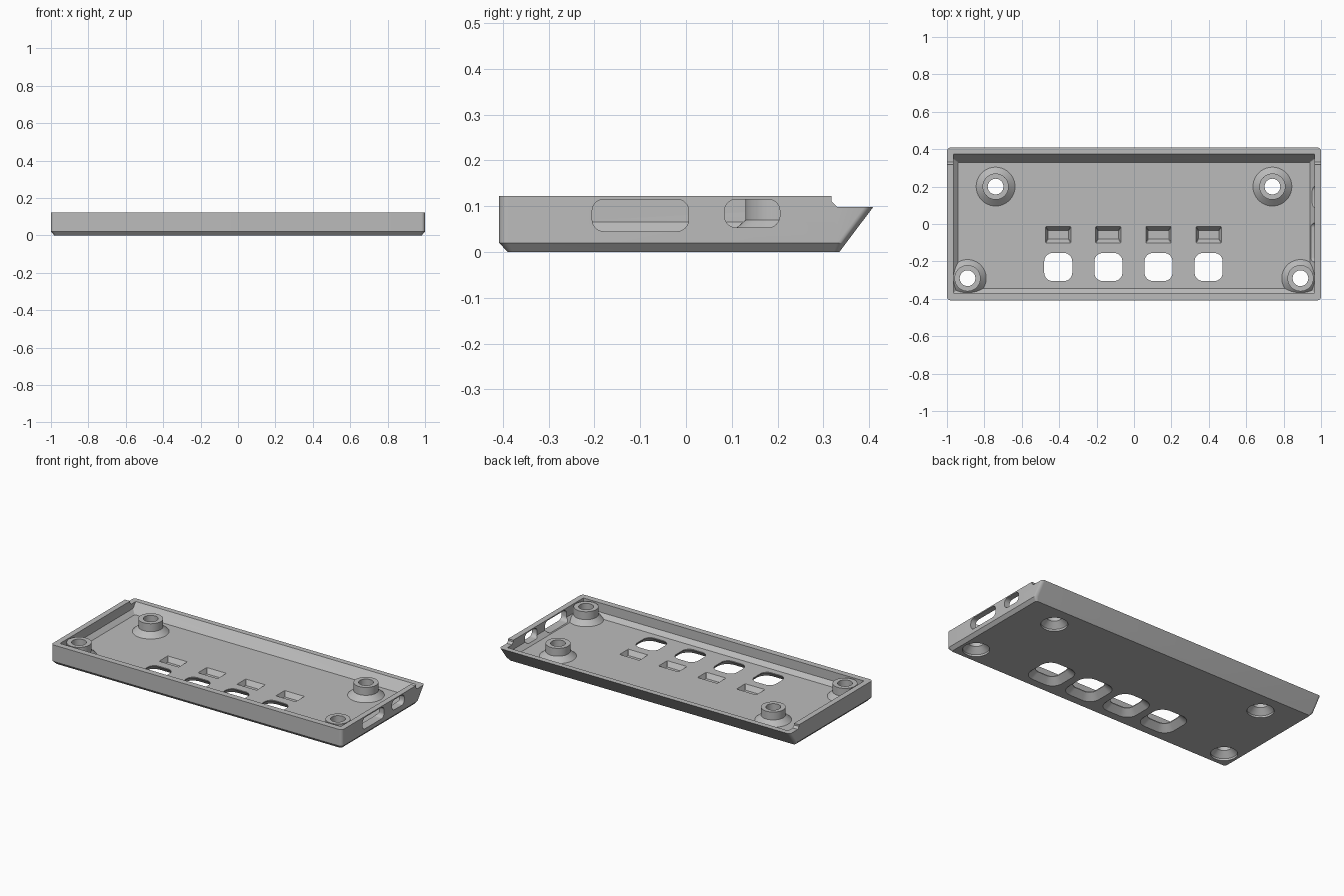
import bpy, bmesh, math

if "Cube" in bpy.data.objects:
    bpy.data.objects.remove(bpy.data.objects["Cube"])

grey = bpy.data.materials.new("grey plastic")
grey.diffuse_color = (0.5, 0.5, 0.5, 1)
grey.use_nodes = True
grey.node_tree.nodes["Principled BSDF"].inputs["Base Color"].default_value = grey.diffuse_color


def ring(x0, x1, y0, y1, r, seg=8):
    """Rounded rectangle outline, counter-clockwise."""
    pts = []
    corners = [(x1 - r, y1 - r), (x0 + r, y1 - r), (x0 + r, y0 + r), (x1 - r, y0 + r)]
    for i, (cx, cy) in enumerate(corners):
        for k in range(seg + 1):
            a = math.pi / 2 * (i + k / seg)
            pts.append((cx + r * math.cos(a), cy + r * math.sin(a)))
    return pts


def loft(name, levels, sideways=False):
    """Solid through (height, outline) levels; sideways runs along x."""
    bm = bmesh.new()
    rows = []
    for h, outline in levels:
        rows.append([bm.verts.new((h, u, v) if sideways else (u, v, h)) for u, v in outline])
    n = len(rows[0])
    for a, b in zip(rows, rows[1:]):
        for i in range(n):
            j = (i + 1) % n
            bm.faces.new((a[i], a[j], b[j], b[i]))
    bm.faces.new(rows[0][::-1])
    bm.faces.new(rows[-1])
    bmesh.ops.remove_doubles(bm, verts=bm.verts, dist=1e-5)
    bmesh.ops.recalc_face_normals(bm, faces=bm.faces)
    me = bpy.data.meshes.new(name)
    bm.to_mesh(me)
    bm.free()
    me.materials.append(grey)
    ob = bpy.data.objects.new(name, me)
    bpy.context.collection.objects.link(ob)
    return ob


def disc(x, y, r):
    return [(x + r * math.cos(i * math.tau / 40), y + r * math.sin(i * math.tau / 40))
            for i in range(40)]


def combine(target, tool, operation):
    mod = target.modifiers.new("combine", 'BOOLEAN')
    mod.operation, mod.object, mod.solver = operation, tool, 'EXACT'
    bpy.context.view_layer.objects.active = target
    bpy.ops.object.modifier_apply(modifier=mod.name)
    bpy.data.objects.remove(tool)


# Tray body with chamfered bottom and sloping rear wall
tray = loft("enclosure_tray", [
    (0, ring(-0.982, 0.982, -0.39, 0.335, 0.012)),
    (0.02, ring(-1, 1, -0.408, 0.35, 0.02)),
    (0.122, ring(-1, 1, -0.408, 0.427, 0.02))])

# Hollow interior with a chamfer around the floor
combine(tray, loft("cavity", [
    (0.04, ring(-0.94, 0.94, -0.345, 0.33, 0.004)),
    (0.065, ring(-0.965, 0.965, -0.37, 0.349, 0.004)),
    (0.14, ring(-0.965, 0.965, -0.37, 0.408, 0.004))]), 'DIFFERENCE')

# Lowered rim at the rear
notch = [(0.318, 0.14), (0.318, 0.111), (0.331, 0.098), (0.5, 0.098), (0.5, 0.14)]
combine(tray, loft("rim_notch", [(-1.1, notch), (1.1, notch)], True), 'DIFFERENCE')

# Screw posts on flared feet, with countersunk holes from below
posts = [(sx * x, y, foot) for x, y, foot in ((0.74, 0.2, 0.104), (0.89, -0.29, 0.1))
         for sx in (-1, 1)]
for x, y, foot in posts:
    combine(tray, loft("screw_post", [
        (0.03, disc(x, y, foot)), (0.04, disc(x, y, foot)),
        (0.07, disc(x, y, 0.07)), (0.119, disc(x, y, 0.07))]), 'UNION')
for x, y, foot in posts:
    combine(tray, loft("screw_hole", [
        (-0.01, disc(x, y, 0.075)), (0.012, disc(x, y, 0.075)),
        (0.045, disc(x, y, 0.042)), (0.15, disc(x, y, 0.042))]), 'DIFFERENCE')

# Four button openings flared below, and four blind light pockets
for i in range(4):
    x = -0.405 + i * 0.268
    y = -0.23
    combine(tray, loft("button_opening", [
        (h, ring(x - w, x + w, y - w, y + w, w * 0.6))
        for h, w in ((-0.005, 0.115), (0.035, 0.075), (0.06, 0.075))]), 'DIFFERENCE')
    combine(tray, loft("light_pocket", [
        (0.012, ring(x - 0.055, x + 0.055, -0.08, -0.035, 0.002, 1)),
        (0.045, ring(x - 0.07, x + 0.07, -0.104, -0.011, 0.002, 1))]), 'DIFFERENCE')

# Two connector slots through the right wall
for y0, y1, z0 in ((-0.205, 0.006, 0.045), (0.084, 0.205, 0.053)):
    slot = ring(y0, y1, z0, 0.115, 0.026)
    combine(tray, loft("connector_slot", [(0.925, slot), (1.1, slot)], True), 'DIFFERENCE')

# Smooth round surfaces, keep edges sharp
bpy.ops.object.select_all(action='DESELECT')
tray.select_set(True)
bpy.context.view_layer.objects.active = tray
bpy.ops.object.shade_smooth_by_angle(angle=math.radians(25))
